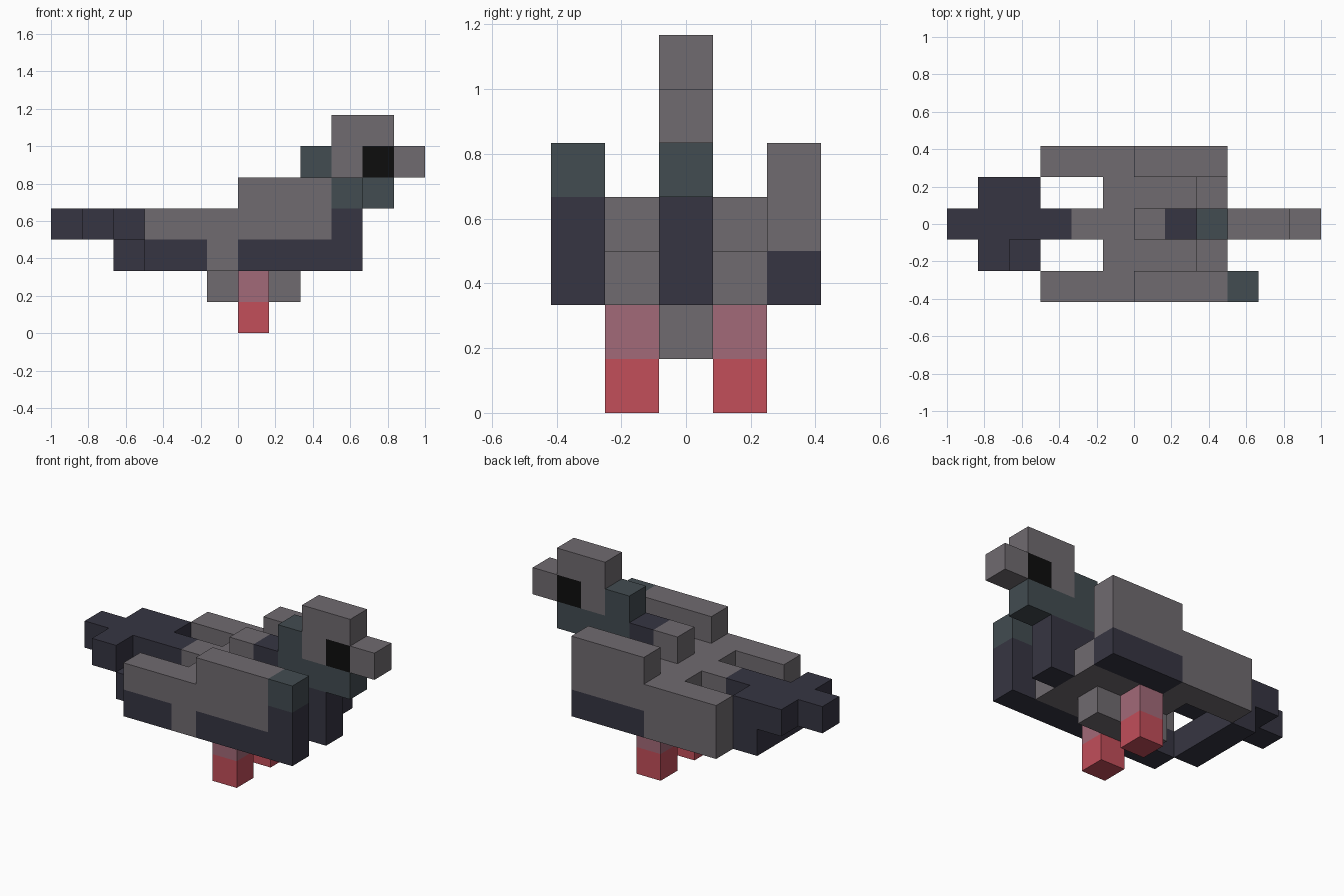
import bpy, bmesh
from mathutils import Vector

old = bpy.data.objects.get("Cube")
if old:
    bpy.data.objects.remove(old, do_unlink=True)

U = 1 / 6  # size of one block


def linear(c):
    c /= 255
    return c / 12.92 if c <= 0.04045 else ((c + 0.055) / 1.055) ** 2.4


def material(name, rgb):
    m = bpy.data.materials.new(name)
    m.use_nodes = True
    col = (*[linear(c) for c in rgb], 1)
    m.diffuse_color = col
    bsdf = next(n for n in m.node_tree.nodes if n.type == 'BSDF_PRINCIPLED')
    bsdf.inputs["Base Color"].default_value = col
    bsdf.inputs["Roughness"].default_value = 0.9
    return m


GREY, DARK, TEAL, RED, MAUVE, BLACK = range(6)
MATS = [material("feather_grey", (112, 107, 112)),
        material("slate_blue", (54, 53, 66)),
        material("neck_teal", (66, 76, 81)),
        material("foot_red", (194, 78, 90)),
        material("leg_mauve", (162, 106, 120)),
        material("eye_black", (13, 13, 13))]


def part(name, *boxes):
    """Fill blocks from (x0, x1, y0, y1, z0, z1, colour); later boxes repaint.
    Only the outer skin is kept, merged into flat faces per colour."""
    cells = {}
    for x0, x1, y0, y1, z0, z1, colour in boxes:
        for x in range(x0, x1):
            for y in range(y0, y1):
                for z in range(z0, z1):
                    cells[x, y, z] = colour
    bm = bmesh.new()
    for cell, colour in cells.items():
        centre = Vector(cell) + Vector((0.5, 0, 0.5))
        for axis in range(3):
            for sign in (-1, 1):
                near = list(cell)
                near[axis] += sign
                if tuple(near) in cells:
                    continue
                n, a, b = Vector(), Vector(), Vector()
                n[axis] = sign / 2
                a[(axis + 1) % 3] = 0.5
                b[(axis + 2) % 3] = 0.5 * sign
                corners = (-a - b, a - b, a + b, b - a)
                f = bm.faces.new([bm.verts.new((centre + n + c) * U) for c in corners])
                f.material_index = colour
    bmesh.ops.remove_doubles(bm, verts=bm.verts, dist=1e-4)
    bmesh.ops.dissolve_limit(bm, angle_limit=0.01, verts=bm.verts, edges=bm.edges,
                             delimit={'MATERIAL'})
    me = bpy.data.meshes.new(name)
    bm.to_mesh(me)
    bm.free()
    for m in MATS:
        me.materials.append(m)
    ob = bpy.data.objects.new(name, me)
    bpy.context.collection.objects.link(ob)
    return ob


# Blocks in y are centred on whole numbers: y = 0 is the middle row.
# Trunk with lower shoulders
part("body", (-1, 2, -1, 2, 2, 4, GREY), (2, 3, -1, 2, 2, 3, GREY))
part("belly", (-1, 2, 0, 1, 1, 2, GREY))
part("chest", (2, 4, 0, 1, 2, 4, DARK))

# Ridge on the back, rising into the neck
part("back_ridge", (0, 1, 0, 1, 4, 5, GREY), (1, 2, 0, 1, 4, 5, DARK))
part("neck", (2, 5, 0, 1, 4, 5, TEAL), (2, 3, 0, 1, 5, 6, TEAL))

# Head with one black eye block showing on both sides
part("head", (3, 5, 0, 1, 5, 7, GREY), (4, 5, 0, 1, 5, 6, BLACK))
part("beak", (5, 6, 0, 1, 5, 6, GREY))

# Wings: tall in front, low behind, with dark lower bars
for side, y in (("left", 2), ("right", -2)):
    boxes = [(-3, 3, y, y + 1, 2, 4, GREY), (0, 3, y, y + 1, 4, 5, GREY),
             (0, 3, y, y + 1, 2, 3, DARK)]
    if side == "right":
        boxes += [(-3, -1, y, y + 1, 2, 3, DARK), (3, 4, y, y + 1, 2, 4, DARK),
                  (3, 4, y, y + 1, 4, 5, TEAL)]
    part(side + "_wing", *boxes)

# Legs
for side, y in (("left", 1), ("right", -1)):
    part(side + "_leg", (0, 1, y, y + 1, 0, 1, RED), (0, 1, y, y + 1, 1, 2, MAUVE))

# Tail: stalk, fan, tip and the layer under the fan
part("tail",
     (-2, -1, 0, 1, 3, 4, GREY), (-3, -2, 0, 1, 3, 4, DARK),
     (-5, -4, -1, 2, 3, 4, DARK), (-4, -3, 0, 2, 3, 4, DARK),
     (-6, -5, 0, 1, 3, 4, DARK), (-4, -3, -1, 2, 2, 3, DARK))
